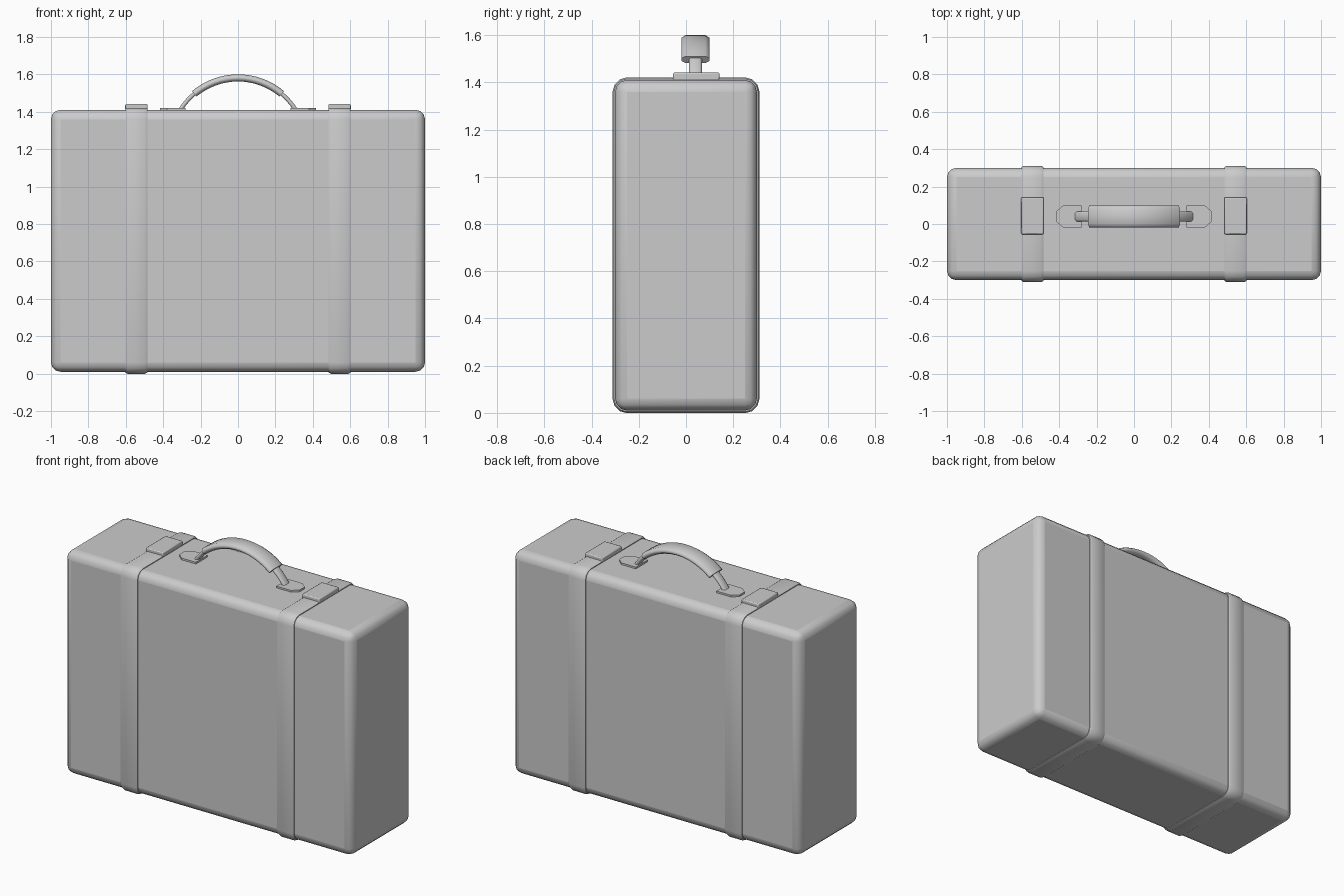
import bpy, bmesh, math

if "Cube" in bpy.data.objects:
    bpy.data.objects.remove(bpy.data.objects["Cube"])

HANDLE_Y = 0.04


def finish(name, bm, angle=50, bevel=0, segments=2):
    bmesh.ops.recalc_face_normals(bm, faces=bm.faces)
    me = bpy.data.meshes.new(name)
    bm.to_mesh(me)
    bm.free()
    ob = bpy.data.objects.new(name, me)
    bpy.context.collection.objects.link(ob)
    if bevel:
        mod = ob.modifiers.new("Bevel", 'BEVEL')
        mod.width, mod.segments = bevel, segments
    bpy.ops.object.select_all(action='DESELECT')
    ob.select_set(True)
    bpy.context.view_layer.objects.active = ob
    bpy.ops.object.shade_smooth_by_angle(angle=math.radians(angle))
    return ob


def box(name, lo, hi, bevel, segments=2):
    bm = bmesh.new()
    bmesh.ops.create_cube(bm, size=1)
    for v in bm.verts:
        v.co = [(a + b) / 2 + c * (b - a) for a, b, c in zip(lo, hi, v.co)]
    return finish(name, bm, 50, bevel, segments)


def loft(bm, rings, closed_path=False, caps=True):
    vs = [[bm.verts.new(p) for p in r] for r in rings]
    n = len(vs[0])
    for a, b in zip(vs, vs[1:] + (vs[:1] if closed_path else [])):
        for i in range(n):
            bm.faces.new((a[i], a[(i + 1) % n], b[(i + 1) % n], b[i]))
    if caps and not closed_path:
        bm.faces.new(vs[0])
        bm.faces.new(vs[-1])


def strap(name, cx):
    """Band following the rounded outline of the case."""
    hw = 0.058
    section = [(-hw, -0.006), (-hw, 0.005), (-hw + 0.012, 0.011),
               (hw - 0.012, 0.011), (hw, 0.005), (hw, -0.006)]
    rings = []
    for x, off in section:
        r, ring = 0.05 + off, []
        for k, (sy, sz) in enumerate(((1, 1), (-1, 1), (-1, -1), (1, -1))):
            for j in range(4):
                a = math.pi / 2 * (k + j / 3)
                ring.append((cx + x, sy * 0.25 + r * math.cos(a),
                             0.71 + sz * 0.65 + r * math.sin(a)))
        rings.append(ring)
    bm = bmesh.new()
    loft(bm, rings, caps=False)
    finish(name, bm, 50)


def arc(name, radius, half_angle, hy, ht, chamfer, steps):
    """Chamfered section swept along the handle arc."""
    cy, ct = chamfer
    sec = [(-hy, -ht + ct), (-hy + cy, -ht), (hy - cy, -ht), (hy, -ht + ct),
           (hy, ht - ct), (hy - cy, ht), (-hy + cy, ht), (-hy, ht - ct)]
    rings = []
    for i in range(steps + 1):
        a = math.radians(half_angle) * (2 * i / steps - 1)
        rings.append([((radius + t) * math.sin(a), HANDLE_Y + y,
                       1.217 + (radius + t) * math.cos(a)) for y, t in sec])
    bm = bmesh.new()
    loft(bm, rings)
    finish(name, bm, 60)


# Case
box("case_body", (-1, -0.3, 0.01), (1, 0.3, 1.41), 0.05, 3)

# Handle: thin bar inside a thicker grip
arc("handle_bar", 0.364, 58.5, 0.027, 0.011, (0.009, 0.006), 20)
arc("handle_grip", 0.364, 40, 0.06, 0.019, (0.018, 0.012), 16)

for side, s in (("left", -1), ("right", 1)):
    # Straps with their raised loops on top
    strap("strap_" + side, s * 0.543)
    box("strap_loop_" + side, (s * 0.543 - 0.06, -0.055, 1.408),
        (s * 0.543 + 0.06, 0.142, 1.441), 0.006)
    # Handle mounting plates with clipped outer corners
    outline = [(0.28, -0.058), (0.38, -0.058), (0.418, -0.025),
               (0.418, 0.025), (0.38, 0.058), (0.28, 0.058)]
    bm = bmesh.new()
    loft(bm, [[(s * x, HANDLE_Y + y, z) for x, y in outline]
              for z in (1.405, 1.421)])
    finish("handle_plate_" + side, bm, 30)
